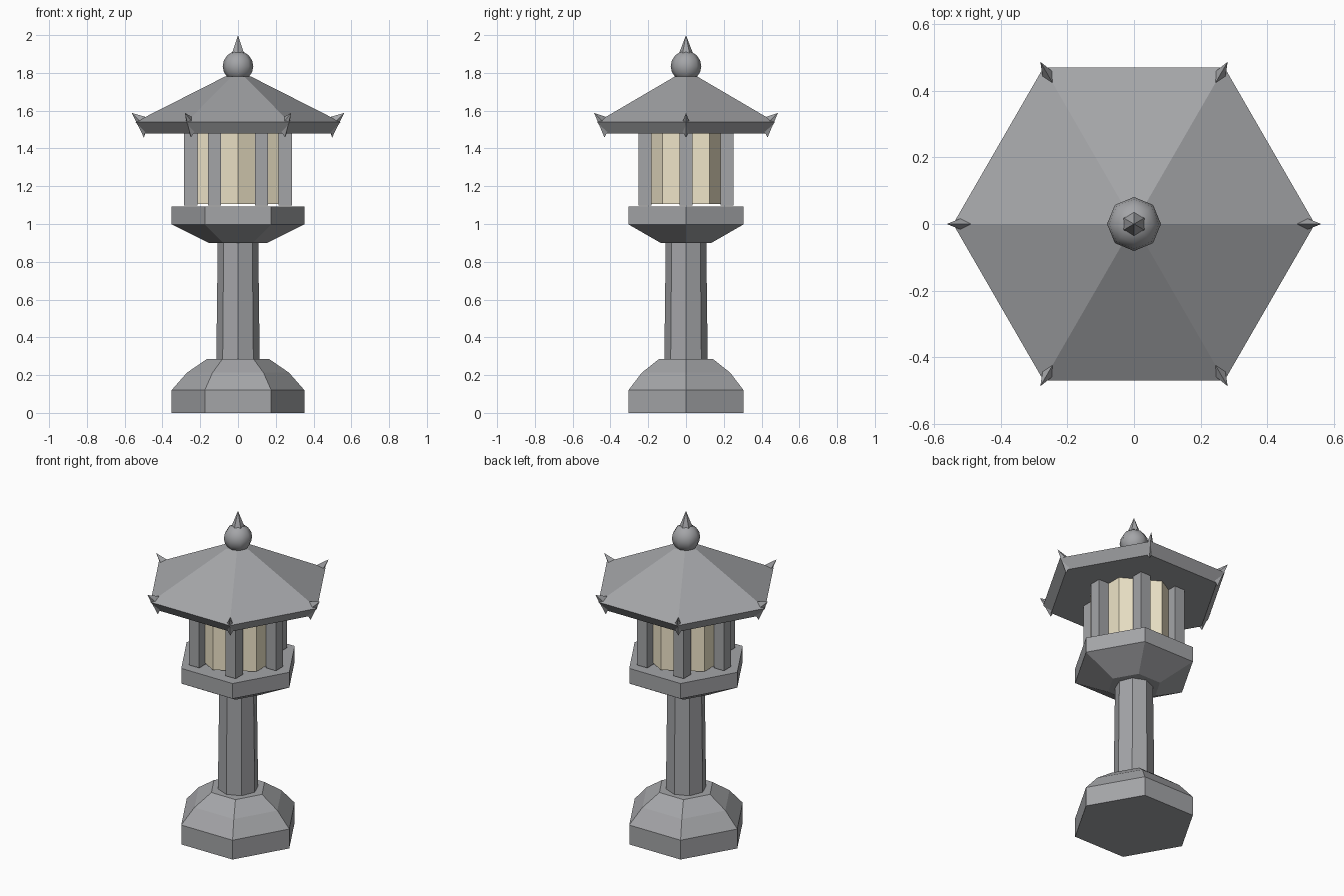
import bpy, bmesh, math
from math import sin, cos, pi

if "Cube" in bpy.data.objects:
    bpy.data.objects.remove(bpy.data.objects["Cube"])


def material(name, rgb):
    m = bpy.data.materials.new(name)
    m.diffuse_color = (*rgb, 1)
    m.use_nodes = True
    m.node_tree.nodes["Principled BSDF"].inputs["Base Color"].default_value = m.diffuse_color
    return m


stone = material("stone", (0.37, 0.375, 0.39))
paper = material("paper", (0.86, 0.78, 0.58))


def finish(name, bm, mat=stone):
    bmesh.ops.recalc_face_normals(bm, faces=bm.faces)
    me = bpy.data.meshes.new(name)
    bm.to_mesh(me)
    bm.free()
    ob = bpy.data.objects.new(name, me)
    bpy.context.collection.objects.link(ob)
    me.materials.append(mat)
    return ob


def loft(name, sides, profile, turn=0.0, centre=(0, 0), mat=stone):
    """Closed n-sided solid from (radius, z) pairs; radius 0 makes a point."""
    bm = bmesh.new()
    rings = []
    for r, z in profile:
        n = sides if r > 0 else 1
        rings.append([bm.verts.new((centre[0] + r * cos(turn + 2 * pi * i / sides),
                                    centre[1] + r * sin(turn + 2 * pi * i / sides), z))
                      for i in range(n)])
    for a, b in zip(rings, rings[1:]):
        for i in range(sides):
            j = (i + 1) % sides
            if len(b) == 1:
                bm.faces.new((a[i], a[j], b[0]))
            else:
                bm.faces.new((a[i], a[j], b[j], b[i]))
    for ring in (rings[0], rings[-1]):
        if len(ring) > 1:
            bm.faces.new(ring)
    return finish(name, bm, mat)


# Base, column and platform
loft("base", 6, [(0.352, 0), (0.352, 0.12), (0.27, 0.213), (0.165, 0.285)])
loft("column", 8, [(0.115, 0.27), (0.107, 0.92)])
loft("platform", 6, [(0.155, 0.90), (0.352, 0.998), (0.352, 1.092)])

# Light chamber: hexagonal paper box between six square posts
loft("paper_box", 6, [(0.247, 1.107), (0.247, 1.485)], turn=pi / 6, mat=paper)
for k in range(6):
    a = k * pi / 3
    loft(f"post_{k + 1}", 4, [(0.035 * math.sqrt(2), 1.097), (0.035 * math.sqrt(2), 1.485)],
         turn=pi / 4, centre=(0.25 * cos(a), 0.25 * sin(a)))

# Roof
loft("roof", 6, [(0.495, 1.48), (0.543, 1.54), (0.07, 1.78)])

# Upturned horns on the roof corners: (radial, sideways, z), tip last
horn = [(0.465, 0, 1.56), (0.487, 0.03, 1.51), (0.498, 0, 1.457),
        (0.487, -0.03, 1.51), (0.562, 0, 1.588)]
for k in range(6):
    a = k * pi / 3
    bm = bmesh.new()
    v = [bm.verts.new((r * cos(a) - s * sin(a), r * sin(a) + s * cos(a), z))
         for r, s, z in horn]
    bm.faces.new(v[:4])
    for i in range(4):
        bm.faces.new((v[i], v[(i + 1) % 4], v[4]))
    finish(f"roof_horn_{k + 1}", bm)

# Finial ball and spike
bm = bmesh.new()
bmesh.ops.create_uvsphere(bm, u_segments=8, v_segments=8, radius=0.081)
bmesh.ops.translate(bm, verts=bm.verts, vec=(0, 0, 1.835))
for f in bm.faces:
    f.smooth = True
finish("finial_ball", bm)
loft("finial_spike", 6, [(0.038, 1.90), (0, 2.0)], turn=pi / 2)
